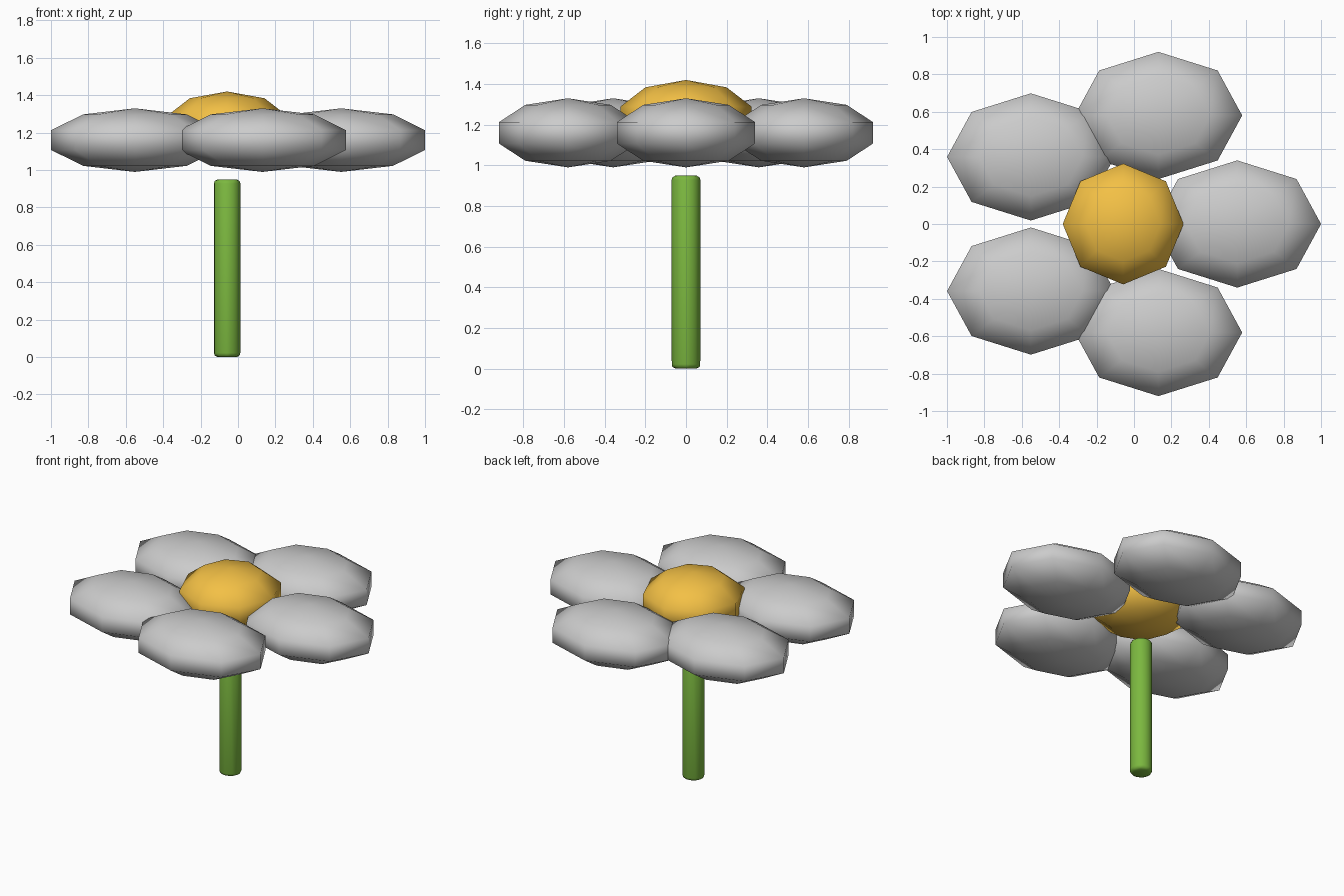
import bpy
from math import cos, sin, radians

if "Cube" in bpy.data.objects:
    bpy.data.objects.remove(bpy.data.objects["Cube"])

CX = -0.058  # flower axis; the five-petal ring is lopsided in x


def material(name, rgb):
    m = bpy.data.materials.new(name)
    m.diffuse_color = (*rgb, 1)
    m.use_nodes = True
    m.node_tree.nodes["Principled BSDF"].inputs["Base Color"].default_value = m.diffuse_color
    return m


def blob(name, loc, half_x, half_y, half_z, mat=None):
    """Low-poly ellipsoid, 8 sides and 5 rings; widest ring lies at 18 degrees."""
    bpy.ops.mesh.primitive_uv_sphere_add(segments=8, ring_count=5, radius=1, location=loc)
    ob = bpy.context.object
    ob.name = name
    k = cos(radians(18))
    ob.scale = (half_x / k, half_y / k, half_z)
    bpy.ops.object.transform_apply(location=False, rotation=False, scale=True)
    bpy.ops.object.shade_smooth()
    if mat:
        ob.data.materials.append(mat)
    return ob


gold = material("gold", (0.9, 0.53, 0.06))
green = material("green", (0.2, 0.48, 0.05))

# Petals, arranged in a ring but all facing the same way
for i in range(5):
    a = radians(72 * i)
    blob(f"petal_{i + 1}", (CX + 0.61 * cos(a), 0.61 * sin(a), 1.16), 0.448, 0.34, 0.17)

# Flower centre
blob("flower_centre", (CX, 0, 1.23), 0.323, 0.323, 0.19, gold)

# Stem with softened ends
bpy.ops.mesh.primitive_cylinder_add(vertices=8, radius=0.075, depth=0.95,
                                    location=(CX, 0, 0.475), rotation=(0, 0, 0))
stem = bpy.context.object
stem.name = "stem"
stem.data.materials.append(green)
bevel = stem.modifiers.new("soft_edges", "BEVEL")
bevel.width = 0.022
bevel.segments = 2
bevel.limit_method = "ANGLE"
bpy.ops.object.shade_smooth()
